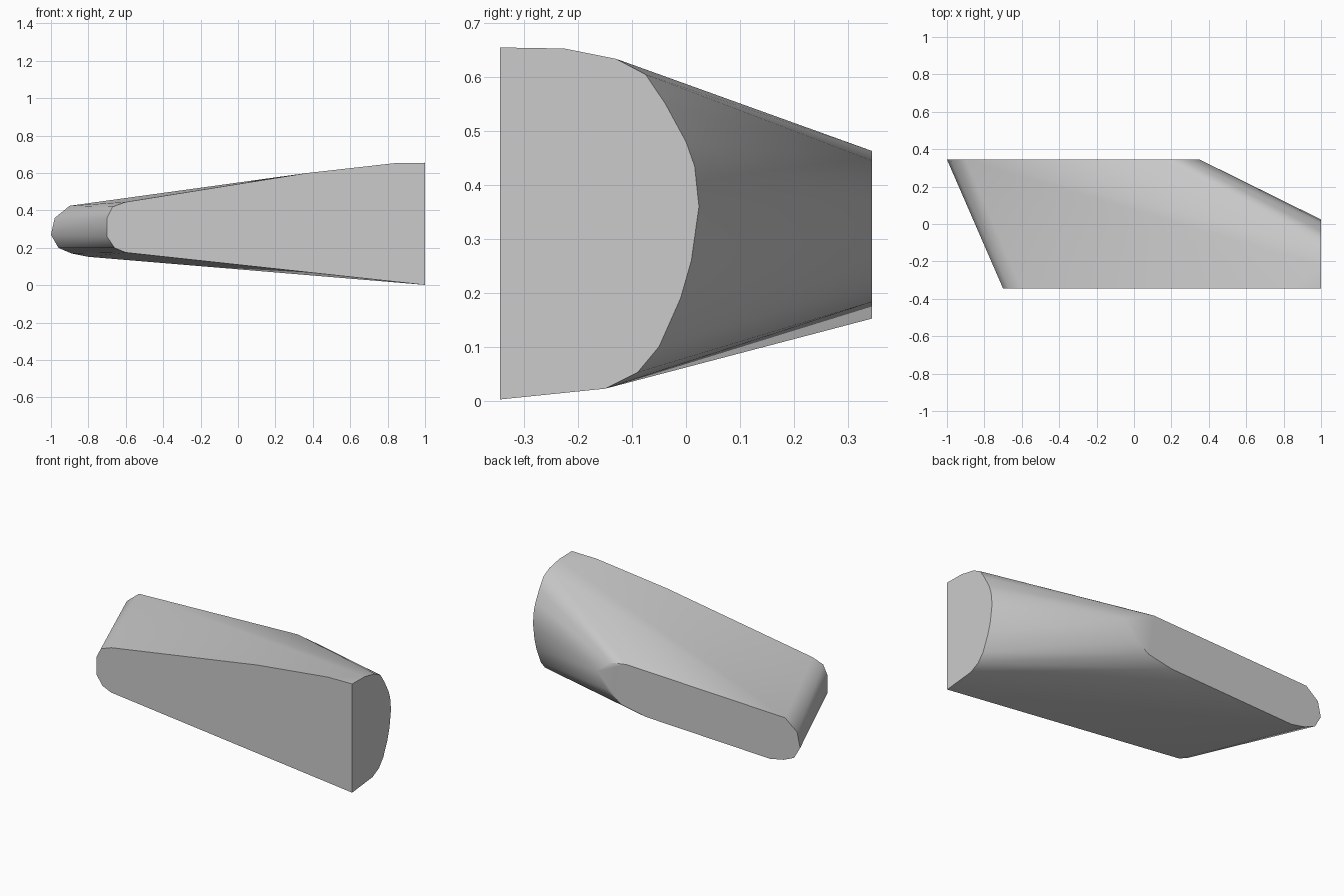
import bpy, bmesh, math

cube = bpy.data.objects.get("Cube")
if cube:
    bpy.data.objects.remove(cube, do_unlink=True)

mat = bpy.data.materials.new("plain_grey")
mat.use_nodes = True
grey = (0.6, 0.6, 0.6, 1)
mat.diffuse_color = grey
mat.node_tree.nodes["Principled BSDF"].inputs["Base Color"].default_value = grey

HALF = 0.345  # half depth

# Outline of the flat front face (x, z)
front = [(1, 0.002), (1, 0.655), (0.84, 0.653), (0.37, 0.6), (-0.6, 0.445),
         (-0.67, 0.42), (-0.7, 0.36), (-0.7, 0.26), (-0.66, 0.2), (-0.6, 0.175)]
# Outline of the flat back face (x, z)
back = [(-1, 0.27), (-0.98, 0.36), (-0.9, 0.425), (0.153, 0.463), (0.267, 0.445),
        (0.35, 0.37), (0.287, 0.28), (0.187, 0.213), (0.03, 0.183),
        (-0.8, 0.152), (-0.89, 0.17), (-0.96, 0.2)]
# Outline of the large left end (y, z)
end = [(-0.225, 0.653), (-0.13, 0.634), (-0.075, 0.605), (-0.038, 0.55), (0, 0.48),
       (0.016, 0.435), (0.024, 0.36), (0.01, 0.26), (-0.01, 0.19), (-0.05, 0.1),
       (-0.09, 0.052), (-0.15, 0.022)]

# Stretch one tight skin over the three flat outlines
bm = bmesh.new()
for x, z in front:
    bm.verts.new((x, -HALF, z))
for x, z in back:
    bm.verts.new((x, HALF, z))
for y, z in end:
    bm.verts.new((1, y, z))
hull = bmesh.ops.convex_hull(bm, input=bm.verts)
loose = [v for v in bm.verts if not v.link_faces]
bmesh.ops.delete(bm, geom=loose, context="VERTS")
bmesh.ops.dissolve_limit(bm, angle_limit=math.radians(0.5),
                         verts=bm.verts, edges=bm.edges)
bmesh.ops.recalc_face_normals(bm, faces=bm.faces)
mesh = bpy.data.meshes.new("tapered_block")
bm.to_mesh(mesh)
bm.free()
mesh.materials.append(mat)

block = bpy.data.objects.new("tapered_block", mesh)
bpy.context.collection.objects.link(block)
bpy.ops.object.select_all(action="DESELECT")
block.select_set(True)
bpy.context.view_layer.objects.active = block
bpy.ops.object.shade_smooth_by_angle(angle=math.radians(35))
